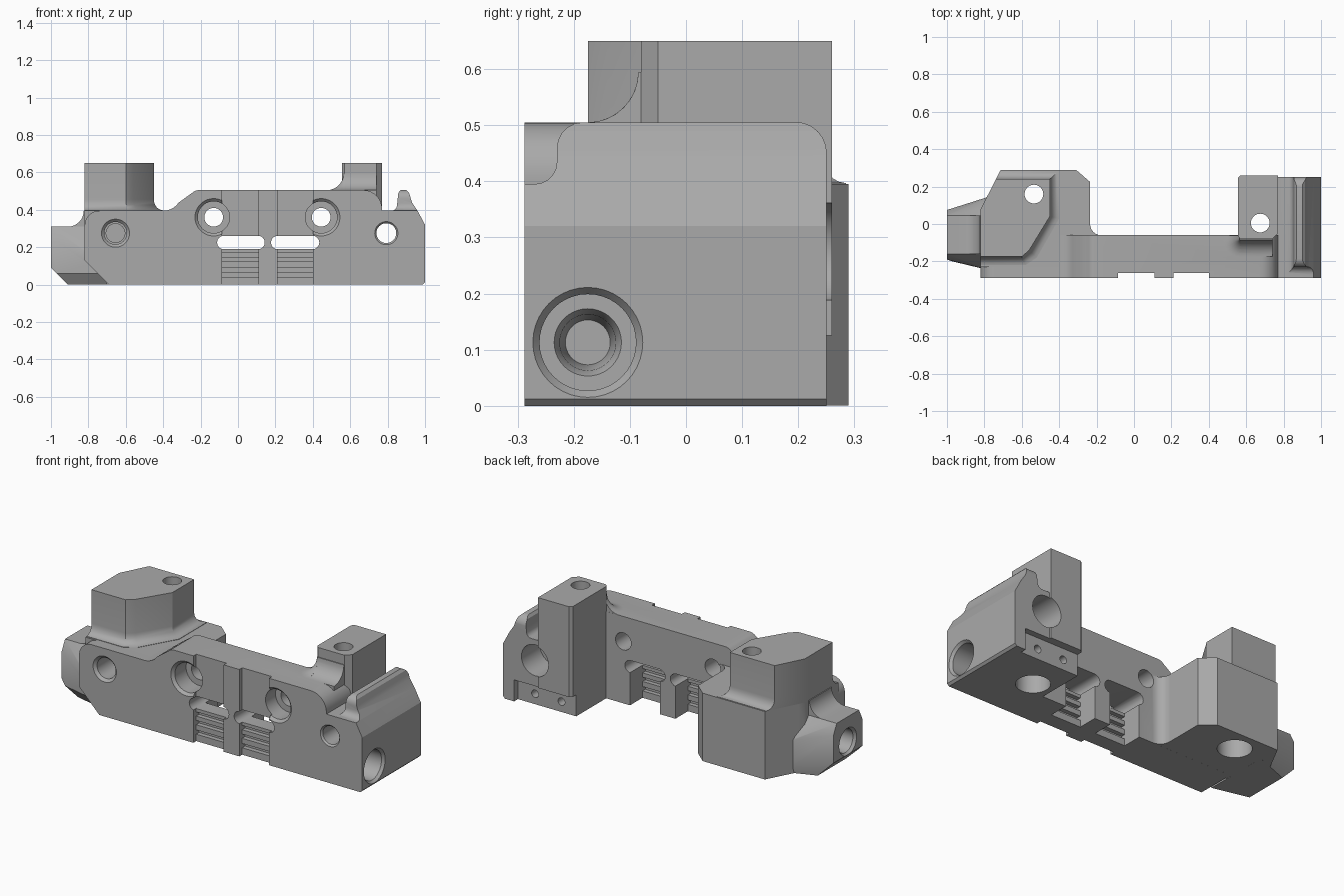
import bpy, bmesh, math
from mathutils import Vector

cube = bpy.data.objects.get("Cube")
if cube:
    bpy.data.objects.remove(cube, do_unlink=True)

grey = bpy.data.materials.new("plain_grey")
grey.use_nodes = True
GREY = (0.4, 0.4, 0.4, 1)
grey.diffuse_color = GREY
grey.node_tree.nodes["Principled BSDF"].inputs["Base Color"].default_value = GREY


def finish(bm, name):
    bmesh.ops.recalc_face_normals(bm, faces=bm.faces)
    mesh = bpy.data.meshes.new(name)
    bm.to_mesh(mesh)
    bm.free()
    mesh.materials.append(grey)
    ob = bpy.data.objects.new(name, mesh)
    bpy.context.collection.objects.link(ob)
    return ob


def loft(name, rings):
    """Closed solid through rings that have equal point counts."""
    bm = bmesh.new()
    loops = [[bm.verts.new(p) for p in ring] for ring in rings]
    n = len(loops[0])
    for a, b in zip(loops, loops[1:]):
        for i in range(n):
            j = (i + 1) % n
            bm.faces.new((a[i], a[j], b[j], b[i]))
    bm.faces.new(loops[0])
    bm.faces.new(loops[-1])
    return finish(bm, name)


def place(axis, u, v, w):
    return {"x": (w, u, v), "y": (u, w, v), "z": (u, v, w)}[axis]


def prism(name, axis, pts, lo, hi):
    return loft(name, [[place(axis, u, v, w) for u, v in pts] for w in (lo, hi)])


def box(name, x, y, z):
    return prism(name, "z", [(x[0], y[0]), (x[1], y[0]), (x[1], y[1]), (x[0], y[1])], *z)


def arc(cu, cv, r, start, end, steps=8):
    return [(cu + r * math.cos(math.radians(start + (end - start) * i / steps)),
             cv + r * math.sin(math.radians(start + (end - start) * i / steps)))
            for i in range(steps + 1)]


def turned(name, axis, u, v, stations, sides=40):
    """Round solid from (radius, position) pairs along an axis."""
    return loft(name, [[place(axis, *p, w) for p in arc(u, v, r, 0, 360, sides)[:-1]]
                       for r, w in stations])


def combine(target, tool, operation):
    mod = target.modifiers.new("combine", "BOOLEAN")
    mod.operation = operation
    mod.solver = "EXACT"
    mod.object = tool
    bpy.context.view_layer.objects.active = target
    bpy.ops.object.modifier_apply(modifier=mod.name)
    bpy.data.objects.remove(tool, do_unlink=True)


FRONT, BACK = -0.288, -0.06

# Front wall with its stepped, rounded top
wall_top = (arc(0.67, 0.405, 0.1, 90, 0) + [(0.77, 0.3), (0.77, 0), (-0.69, 0), (-0.82, 0.13)]
            + arc(-0.74, 0.315, 0.08, 180, 90) + arc(-0.4, 0.495, 0.1, 270, 325)
            + [(-0.26, 0.48)] + arc(-0.21, 0.455, 0.05, 135, 90, 4))
body = prism("bracket_body", "y", wall_top, FRONT, BACK)
body_parts = []

# Right end block with slot floor and lip
lip = ([(0.7, 0), (0.7, 0.395), (0.82, 0.395)] + arc(0.82, 0.425, 0.03, 270, 350, 4)
       + [(0.857, 0.49), (0.868, 0.505), (0.9, 0.505), (0.915, 0.49), (0.93, 0.44),
          (0.96, 0.395), (1, 0.32), (1, 0.012), (0.988, 0)])
end_block = prism("right_end_block", "y", lip, FRONT + 0.0001, 0.25)
lip_front = ([(-0.4, 0.395), (-0.29, 0.395)] + arc(-0.27, 0.435, 0.04, 270, 360, 5)
             + arc(-0.185, 0.46, 0.045, 180, 90, 5) + [(-0.185, 0.6), (-0.4, 0.6)])
combine(end_block, prism("lip_front_cutter", "x", lip_front, 0.8, 1.1), "DIFFERENCE")
lip_back = arc(0.195, 0.45, 0.056, 90, 0, 6) + [(0.3, 0.45), (0.3, 0.6), (0.195, 0.6)]
combine(end_block, prism("lip_back_cutter", "x", lip_back, 0.8, 1.1), "DIFFERENCE")
body_parts.append(end_block)

# Right post and the flare at its foot
body_parts.append(prism("right_post", "z", [
    (0.555, -0.065), (0.57, -0.08), (0.74, -0.08), (0.77, -0.05),
    (0.77, 0.26), (0.57, 0.26), (0.555, 0.245)], 0, 0.65))
flare = [(-0.04, 0.48), (-0.175, 0.48)] + arc(-0.175, 0.595, 0.09, 270, 360) + [(-0.04, 0.595)]
body_parts.append(prism("post_front_flare", "x", flare, 0.57, 0.74))
corner_rings = []
for i in range(8):
    a = math.radians(90 * i / 7)
    r = 0.095 - 0.09 * math.sin(a)
    ring = [(0.575, -0.0605)] + [(0.575, -0.08 - r)]
    ring += arc(0.57, -0.08, r, 270, 180, 6) + [(0.57 - r, -0.0605)]
    corner_rings.append([(x, y, 0.595 - 0.09 * math.cos(a)) for x, y in ring])
corner_rings.insert(0, [(p[0], p[1], 0.49) for p in corner_rings[0]])
body_parts.append(loft("post_corner_flare", corner_rings))

# Left rear block
body_parts.append(prism("left_block", "z", [
    (-0.82, -0.23), (-0.82, 0.08), (-0.71, 0.29), (-0.31, 0.29), (-0.235, 0.225),
    (-0.235, 0.0)] + arc(-0.175, 0.0, 0.06, 180, 270, 6) + [(-0.175, -0.2), (-0.4, -0.23)],
    0.0002, 0.395))
combine(body_parts[-1], prism("block_foot_cutter", "y",
        [(-0.9, -0.1), (-0.7, -0.1), (-0.69, 0), (-0.82, 0.13), (-0.9, 0.13)],
        -0.4, -0.1), "DIFFERENCE")

# Left post, flaring into the block
foot = [(-0.8195, -0.22), (-0.58, -0.22), (-0.52, -0.18), (-0.4, 0.03),
        (-0.4, 0.285), (-0.715, 0.285), (-0.8195, 0.08)]
head = [(-0.8195, -0.175), (-0.6, -0.175), (-0.56, -0.14), (-0.45, 0.04),
        (-0.45, 0.24), (-0.738, 0.24), (-0.8195, 0.08)]
rings = [[(x, y, 0.2) for x, y in foot]]
for i in range(7):
    a = math.radians(90 * i / 6)
    rings.append([(*Vector(p).lerp(Vector(q), math.sin(a)), 0.455 - 0.058 * math.cos(a))
                  for p, q in zip(foot, head)])
rings.append([(x, y, 0.65) for x, y in head])
body_parts.append(loft("left_post", rings))

# Faceted lug on the left end
bm = bmesh.new()
for p in [(-1, -0.16, 0.31), (-1, 0.045, 0.31), (-1, 0.075, 0.25), (-1, 0.075, 0.09),
          (-1, -0.19, 0.09), (-1, -0.19, 0.25), (-0.91, -0.17, 0), (-0.91, 0.09, 0),
          (-0.97, -0.2, 0.06), (-0.7, -0.16, 0.31), (-0.7, 0.045, 0.31), (-0.7, 0.17, 0.17),
          (-0.7, 0.17, 0), (-0.7, -0.22, 0), (-0.7, -0.265, 0.06), (-0.7, -0.265, 0.13)]:
    bm.verts.new(p)
hull = bmesh.ops.convex_hull(bm, input=bm.verts)
bmesh.ops.delete(bm, geom=[v for v in hull["geom_interior"] if v.is_valid], context="VERTS")
body_parts.append(finish(bm, "left_lug"))
lug_fillet = [(-0.78, 0.25), (-0.91, 0.25)] + arc(-0.91, 0.395, 0.0855, 270, 360) + [(-0.78, 0.394)]
body_parts.append(prism("lug_fillet", "y", lug_fillet, -0.16, 0.045))

for part in body_parts:
    combine(body, part, "UNION")

cutters = []

# Vertical screw holes through both posts, counterbored below
for x, y in ((-0.535, 0.16), (0.675, 0.005)):
    cutters.append(turned("post_hole", "z", x, y, [
        (0.09, -0.1), (0.09, 0.15), (0.05, 0.15), (0.05, 0.8)]))

# Front holes
for x in (-0.13, 0.445):
    cutters.append(turned("wall_hole", "y", x, 0.36, [
        (0.1, -0.4), (0.1, FRONT), (0.085, FRONT + 0.015), (0.085, -0.17),
        (0.05, -0.17), (0.05, 0.1)]))
cutters.append(turned("blind_hole", "y", -0.655, 0.275, [
    (0.075, -0.4), (0.075, FRONT), (0.06, FRONT + 0.015), (0.06, -0.1), (0.05, -0.1), (0.05, 0)]))
cutters.append(turned("end_cross_hole", "y", 0.793, 0.275, [
    (0.062, -0.4), (0.062, FRONT), (0.053, FRONT + 0.01), (0.053, 0.08),
    (0.09, 0.08), (0.09, 0.4)]))

# Holes in the two ends
cutters.append(turned("right_end_hole", "x", -0.175, 0.113, [
    (0.098, 1.1), (0.098, 1), (0.086, 0.985), (0.086, 0.85), (0.06, 0.85),
    (0.05, 0.83), (0.04, 0.7)]))
cutters.append(turned("left_end_hole", "x", -0.058, 0.165, [
    (0.08, -1.1), (0.08, -1), (0.068, -0.985), (0.068, -0.8), (0.04, -0.8), (0.04, -0.7)]))

# Two ribbed windows with round-ended slots
for x0, x1, s0, s1 in ((-0.085, 0.11, -0.112, 0.143), (0.21, 0.402, 0.176, 0.435)):
    cutters.append(box("front_recess", (x0, x1), (-0.4, -0.262), (-0.1, 0.6)))
    stadium = arc(s1 - 0.036, 0.225, 0.036, -90, 90) + arc(s0 + 0.036, 0.225, 0.036, 90, 270)
    cutters.append(prism("slot", "y", stadium, -0.4, 0.05))
    cutters.append(box("back_recess", (x0, x1), (-0.175, 0.0), (-0.1, 0.22)))
    for z in (0.04, 0.095, 0.145):
        cutters.append(box("front_groove", (x0, x1), (-0.4, -0.235), (z, z + 0.025)))
        cutters.append(box("back_groove", (x0, x1), (-0.2, 0.0), (z, z + 0.025)))

# Ledge at the lower back of the right end, with two pin holes
cutters.append(box("ledge_recess", (0.5, 0.93), (0.215, 0.4), (-0.1, 0.125)))
for x in (0.82, 0.65):
    cutters.append(turned("pin_hole", "y", x, 0.06, [(0.022, 0.1), (0.022, 0.4)], 20))

for cutter in cutters:
    combine(body, cutter, "DIFFERENCE")

bpy.ops.object.select_all(action="DESELECT")
body.select_set(True)
bpy.context.view_layer.objects.active = body
bpy.ops.object.shade_smooth_by_angle(angle=math.radians(28))
